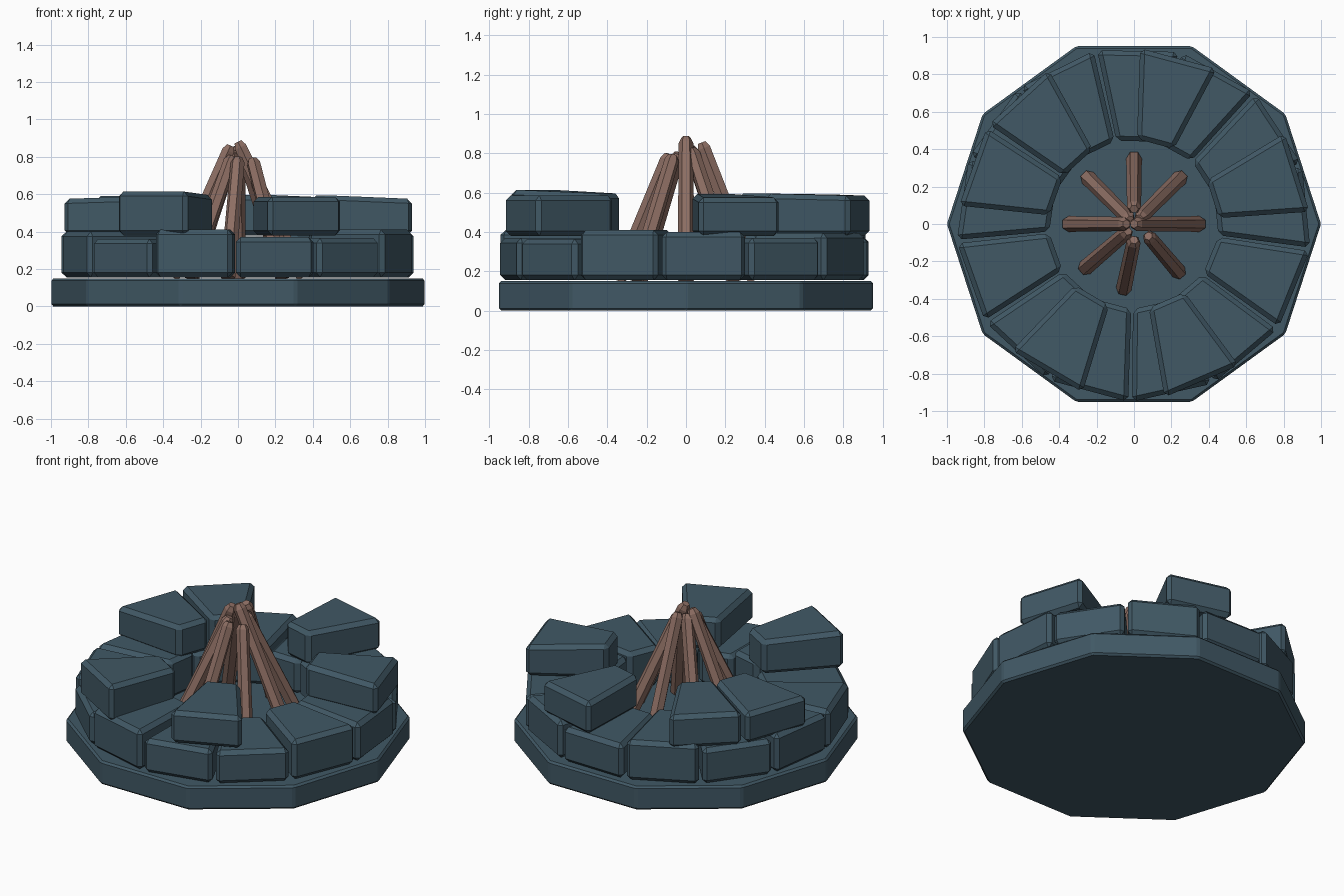
import bpy, bmesh
from math import cos, sin, pi, radians
from mathutils import Vector

if "Cube" in bpy.data.objects:
    bpy.data.objects.remove(bpy.data.objects["Cube"])


def material(name, rgb):
    mat = bpy.data.materials.new(name)
    mat.use_nodes = True
    mat.diffuse_color = (*rgb, 1)
    mat.node_tree.nodes["Principled BSDF"].inputs["Base Color"].default_value = (*rgb, 1)
    return mat


slate = material("slate_blue_stone", (0.052, 0.098, 0.130))
wood = material("brown_wood", (0.266, 0.156, 0.125))


def loft(name, rings, mat, bevel):
    """Closed solid through rings of equal point count, with chamfered edges."""
    bm = bmesh.new()
    rows = [[bm.verts.new(p) for p in ring] for ring in rings]
    n = len(rows[0])
    for a, b in zip(rows, rows[1:]):
        for i in range(n):
            j = (i + 1) % n
            bm.faces.new((a[i], a[j], b[j], b[i]))
    bm.faces.new(rows[0][::-1])
    bm.faces.new(rows[-1])
    bmesh.ops.recalc_face_normals(bm, faces=bm.faces)
    mesh = bpy.data.meshes.new(name)
    bm.to_mesh(mesh)
    bm.free()
    mesh.materials.append(mat)
    obj = bpy.data.objects.new(name, mesh)
    bpy.context.collection.objects.link(obj)
    if bevel:
        mod = obj.modifiers.new("chamfer", "BEVEL")
        mod.width = bevel
        mod.segments = 1
        mod.limit_method = "ANGLE"
        mod.angle_limit = radians(30)
    return obj


def polar(r, deg, z):
    return Vector((r * cos(radians(deg)), r * sin(radians(deg)), z))


def stone(name, start, end, bottom, outer_top, inner_top, outer_r):
    """Wedge block of the ring; the top may slope along the radius."""
    corners = [(0.455, start, inner_top), (outer_r, start, outer_top),
               (outer_r, end, outer_top), (0.455, end, inner_top)]
    loft(name, [[polar(r, a, bottom) for r, a, _ in corners],
                [polar(r, a, top) for r, a, top in corners]], slate, 0.025)


# Ten-sided slab
base = [[polar(1, 36 * i, z) for i in range(10)] for z in (0, 0.15)]
loft("base_slab", base, slate, 0.012)

# Lower ring: thirteen blocks of uneven height
step = 360 / 13
lower_tops = [0.37, 0.395, 0.375, 0.41, 0.38, 0.40, 0.40,
              0.36, 0.41, 0.37, 0.365, 0.41, 0.40]
for i, top in enumerate(lower_tops):
    start = 19.5 + i * step
    stone(f"lower_stone_{i + 1}", start + 0.6, start + step - 0.6,
          0.155, top, top, 0.95)

# Upper ring: six loose blocks with gaps (start, end, outer top, inner top)
upper = [(4, 31, 0.575, 0.595), (62, 88, 0.585, 0.595),
         (119, 145.5, 0.59, 0.595), (147, 174, 0.575, 0.59),
         (226, 253, 0.615, 0.595), (280, 306.5, 0.585, 0.585)]
for i, (start, end, outer_top, inner_top) in enumerate(upper):
    stone(f"upper_stone_{i + 1}", start, end, 0.38, outer_top, inner_top, 0.94)


def stick(name, foot, head, radius):
    """Six-sided log from foot to head, with a narrowed tip."""
    axis = (head - foot).normalized()
    side = axis.cross(Vector((0, 0, 1))).normalized()
    up = axis.cross(side)
    rings = []
    for t, r in ((0, radius), (0.96, radius * 0.9), (1, radius * 0.55)):
        centre = foot.lerp(head, t)
        rings.append([centre + r * (cos(k * pi / 3) * side + sin(k * pi / 3) * up)
                      for k in range(6)])
    loft(name, rings, wood, 0)


# Leaning firewood (foot angle, head angle, head radius, head height)
sticks = [(0, 0, 0.0, 0.88), (45, 45, 0.04, 0.82), (90, 90, 0.08, 0.855),
          (135, 135, 0.03, 0.83), (180, 180, 0.04, 0.86), (222, 230, 0.05, 0.80),
          (261, 270, 0.085, 0.795), (313, 320, 0.10, 0.79)]
for i, (foot_a, head_a, head_r, head_z) in enumerate(sticks):
    stick(f"firewood_stick_{i + 1}", polar(0.35, foot_a, 0.155),
          polar(head_r, head_a, head_z), 0.042)
